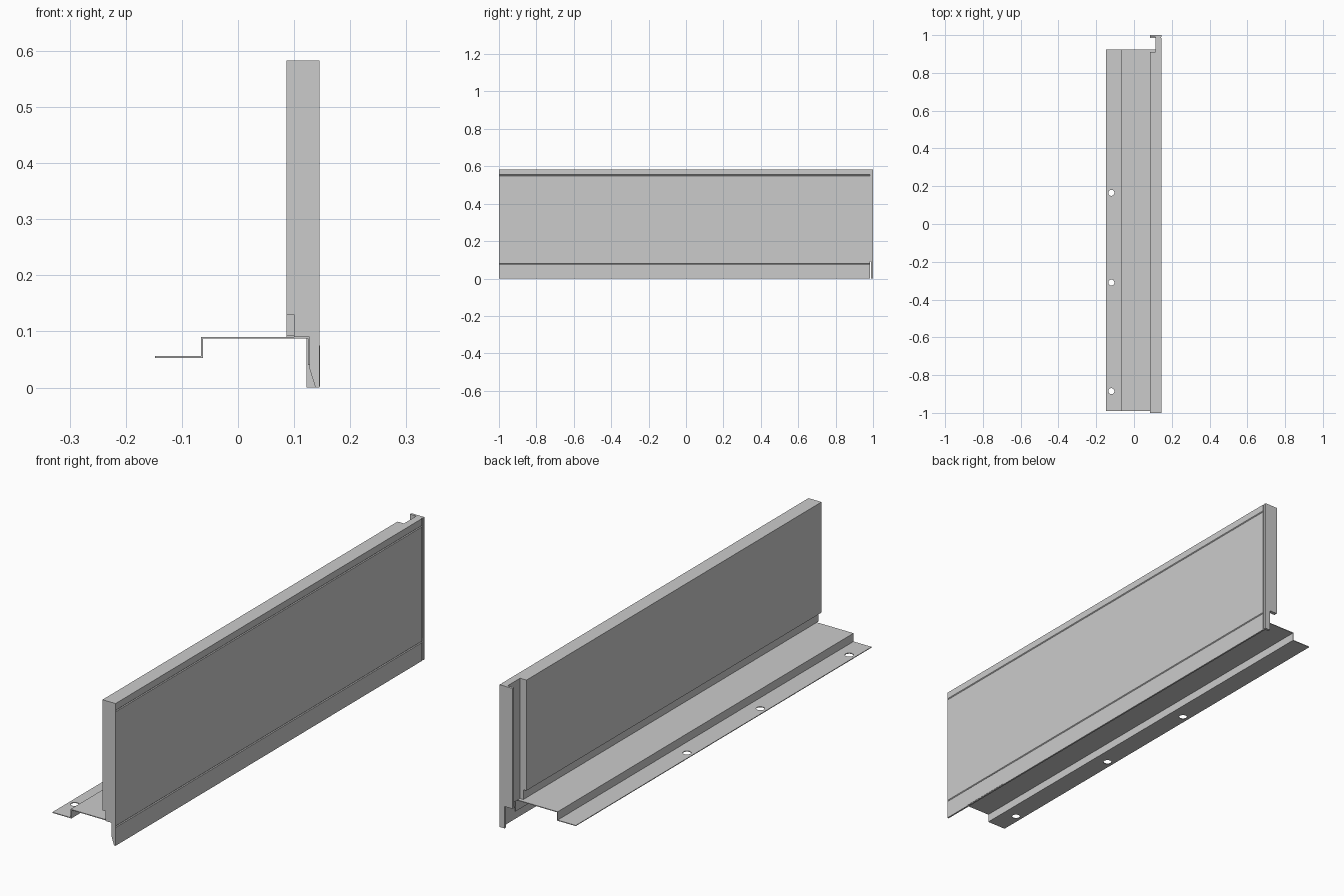
import bpy, bmesh

if "Cube" in bpy.data.objects:
    bpy.data.objects.remove(bpy.data.objects["Cube"])


def prism(name, pts, lo, hi, axis="y"):
    """Extrude a closed 2D outline: (x, z) along y, or (x, y) along z."""
    bm = bmesh.new()
    place = (lambda a, b, t: (a, t, b)) if axis == "y" else (lambda a, b, t: (a, b, t))
    rings = [[bm.verts.new(place(a, b, t)) for a, b in pts] for t in (lo, hi)]
    bm.faces.new(rings[0])
    bm.faces.new(rings[1])
    n = len(pts)
    for i in range(n):
        j = (i + 1) % n
        bm.faces.new((rings[0][i], rings[0][j], rings[1][j], rings[1][i]))
    bmesh.ops.recalc_face_normals(bm, faces=bm.faces)
    mesh = bpy.data.meshes.new(name)
    bm.to_mesh(mesh)
    bm.free()
    ob = bpy.data.objects.new(name, mesh)
    bpy.context.collection.objects.link(ob)
    return ob


def rect(a0, a1, b0, b1):
    return [(a0, b0), (a1, b0), (a1, b1), (a0, b1)]


FACE, BACK, TOP = 0.145, 0.086, 0.583

# outer face outline with two shallow V grooves
outer = [(0.138, 0), (FACE, 0)]
for z in (0.078, 0.552):
    outer += [(FACE, z - 0.003), (FACE - 0.003, z), (FACE, z + 0.003)]
outer.append((FACE, TOP))

# main wall panel, stepped in along its lower back edge
prism("wall_panel", outer + [(BACK, TOP), (BACK, 0.13), (0.10, 0.13),
                             (0.10, 0.09), (0.138, 0.09)], -0.998, 0.91)

# thinner joint section of the panel
prism("joint_panel", outer + [(0.115, TOP), (0.115, 0.09), (0.138, 0.09)], 0.91, 0.985)
prism("joint_core", rect(0.115, 0.142, 0.09, TOP), 0.985, 0.99)

# end flange: wide above the bracket, narrow beside the skirt
prism("end_flange", [(0.122, 0), (FACE, 0), (FACE, TOP), (BACK, TOP),
                     (BACK, 0.09), (0.122, 0.09)], 0.99, 1.0)
prism("flange_bottom_lip", rect(BACK, 0.12, 0.985, 0.99), 0.09, 0.093, "z")

# tapered front end cap
prism("end_cap", [(0.138, 0), (FACE, 0), (FACE, TOP), (BACK, TOP), (BACK, 0.13),
                  (0.10, 0.13), (0.10, 0.09), (0.127, 0.09), (0.127, 0.035)],
      -1.0, -0.998)

# thin overlap plate on the skirt
prism("skirt_plate", rect(FACE, FACE + 0.001, 0.002, 0.075), -0.877, -0.65)

# folded sheet bracket
t = 0.003
bracket = prism("mounting_bracket", [
    (-0.148, 0.053), (-0.065 + t, 0.053), (-0.065 + t, 0.090 - t),
    (0.128 - t, 0.090 - t), (0.128 - t, 0.04), (0.128, 0.04), (0.128, 0.090),
    (-0.066, 0.090), (-0.066, 0.053 + t), (-0.148, 0.053 + t)], -0.99, 0.925)

# screw holes through the lower bracket flange
bpy.context.view_layer.objects.active = bracket
for y in (-0.885, -0.31, 0.165):
    bpy.ops.mesh.primitive_cylinder_add(vertices=24, radius=0.016, depth=0.04,
                                        location=(-0.12, y, 0.0545))
    cutter = bpy.context.object
    cutter.hide_render = True
    mod = bracket.modifiers.new("hole", "BOOLEAN")
    mod.operation = "DIFFERENCE"
    mod.solver = "EXACT"
    mod.object = cutter
    bpy.context.view_layer.objects.active = bracket
    bpy.ops.object.modifier_apply(modifier=mod.name)
    bpy.data.objects.remove(cutter)
